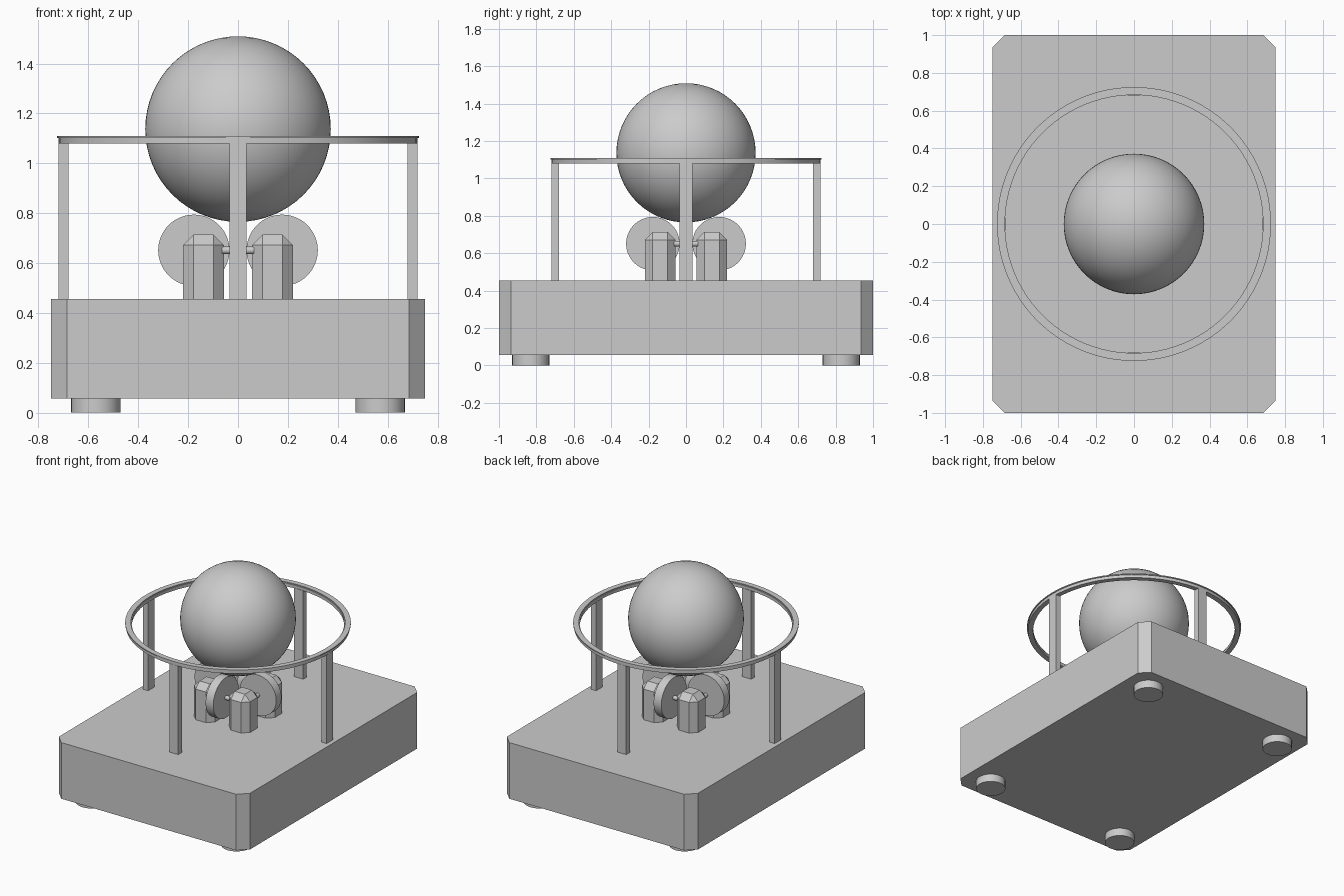
import bpy, bmesh
from math import cos, sin, pi, radians

if "Cube" in bpy.data.objects:
    bpy.data.objects.remove(bpy.data.objects["Cube"])


def finish(bm, name, smooth=False):
    bmesh.ops.recalc_face_normals(bm, faces=bm.faces[:])
    mesh = bpy.data.meshes.new(name)
    bm.to_mesh(mesh)
    bm.free()
    ob = bpy.data.objects.new(name, mesh)
    bpy.context.collection.objects.link(ob)
    if smooth:
        bpy.ops.object.select_all(action='DESELECT')
        bpy.context.view_layer.objects.active = ob
        ob.select_set(True)
        bpy.ops.object.shade_smooth_by_angle(angle=radians(30))
    return ob


def box(name, center, size, bevel=0, pick=None):
    """Box with a flat chamfer on the edges chosen by pick."""
    bm = bmesh.new()
    bmesh.ops.create_cube(bm, size=1)
    for v in bm.verts:
        v.co = [c + a * s for c, a, s in zip(center, v.co, size)]
    if bevel:
        edges = [e for e in bm.edges if pick(e)]
        bmesh.ops.bevel(bm, geom=edges, offset=bevel, segments=1, affect='EDGES')
    return finish(bm, name)


def lathe(name, profile, center, axis='Z', segments=64, closed=False):
    """Revolve (radius, height) points around an axis."""
    bm = bmesh.new()
    rings = []
    for i in range(segments):
        a = 2 * pi * i / segments
        ring = []
        for r, h in profile:
            x, y = r * cos(a), r * sin(a)
            p = {'Z': (x, y, h), 'X': (h, x, y), 'Y': (x, h, y)}[axis]
            ring.append(bm.verts.new([c + q for c, q in zip(center, p)]))
        rings.append(ring)
    n = len(profile)
    for i in range(segments):
        a, b = rings[i], rings[(i + 1) % segments]
        for j in range(n if closed else n - 1):
            k = (j + 1) % n
            bm.faces.new((a[j], b[j], b[k], a[k]))
    if not closed:
        for j in (0, n - 1):
            bm.faces.new([r[j] for r in rings])
    return finish(bm, name, True)


def is_vertical(e):
    a, b = e.verts
    return abs(a.co.z - b.co.z) > 0.1


def above_base(e):
    return max(v.co.z for v in e.verts) > 0.5


# Base with chamfered corners
box("base", (0, 0, 0.256), (1.5, 2, 0.398), 0.064 * 2 ** 0 , is_vertical)

# Feet
for sx in (-1, 1):
    for sy in (-1, 1):
        lathe("foot", [(0.099, 0), (0.099, 0.057)], (sx * 0.57, sy * 0.83, 0), segments=32)

# Ball
bm = bmesh.new()
bmesh.ops.create_uvsphere(bm, u_segments=64, v_segments=32, radius=0.372)
bmesh.ops.translate(bm, verts=bm.verts[:], vec=(0, 0, 1.137))
finish(bm, "ball", True)

# Guard ring: lower band and thin wider cap
lathe("guard_ring", [(0.683, 1.08), (0.719, 1.08), (0.719, 1.102), (0.725, 1.102),
                     (0.725, 1.109), (0.688, 1.109), (0.688, 1.102), (0.683, 1.102)],
      (0, 0, 0), segments=96, closed=True)

# Posts, drive wheels and axles around the centre
for dx, dy in ((1, 0), (-1, 0), (0, 1), (0, -1)):
    size = (0.04, 0.07, 0.63) if dx else (0.07, 0.04, 0.63)
    box("ring_post", (dx * 0.7, dy * 0.7, 0.768), size)
    axis = 'Y' if dx else 'X'
    hub = (dx * 0.177, dy * 0.177, 0.651)
    lathe("drive_wheel", [(0.143, -0.03), (0.143, 0.03)], hub, axis)
    lathe("wheel_axle", [(0.015, -0.065), (0.015, 0.065)], hub, axis, 16)

# Motor blocks between the wheels
for sx in (-1, 1):
    for sy in (-1, 1):
        box("motor_block", (sx * 0.138, sy * 0.138, 0.584), (0.164, 0.164, 0.26),
            0.042, above_base)
